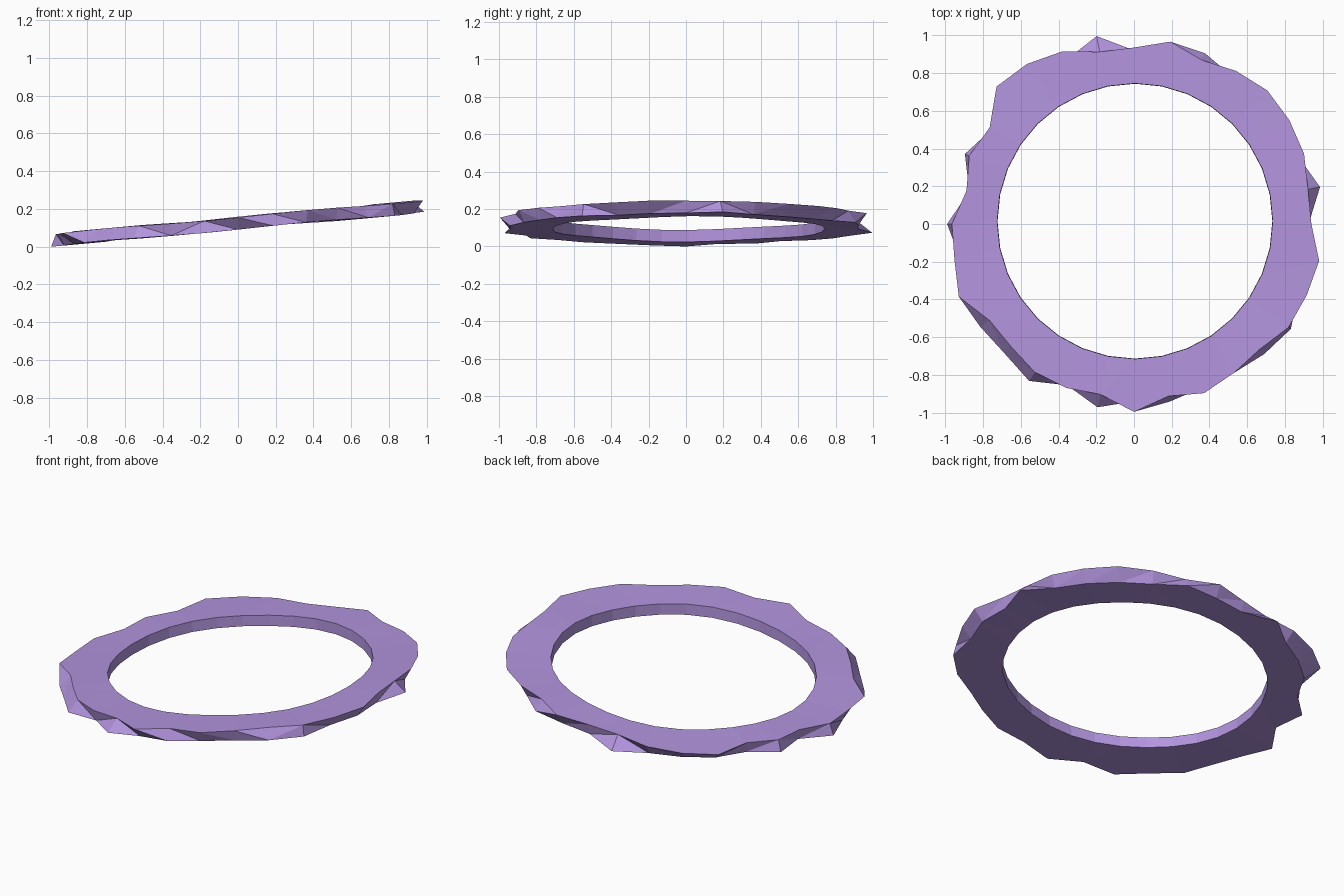
import bpy, bmesh
from math import sin, cos, tau

if "Cube" in bpy.data.objects:
    bpy.data.objects.remove(bpy.data.objects["Cube"])

SEG = 32
# rough outer radius of the upper and lower rims, counter-clockwise from +x
UPPER = [.94, .94, .975, .99, 1.0, .975, .94, .985, .935, .93, .99, 1.02, 1.03, .92, .945, .905,
         .965, .97, 1.005, .92, .92, .945, .94, .92, .995, .93, .97, .95, .94, .985, .99, 1.0]
# lower rim only where it sticks out past the upper one
LOWER = {1: 1.005, 6: .98, 9: 1.015, 14: .97, 16: .99, 19: .98, 20: .97, 21: 1.0,
         23: .99, 25: .96, 28: .975, 29: 1.0, 31: .95}
SLOPE, MID, HALF = .09, .123, .032


def point(r, k, side, cx=0.0, cy=0.0):
    a = tau * k / SEG
    x, y = cx + r * cos(a), cy + r * sin(a)
    wobble = .004 * sin(5 * a + 1)
    return (x, y, MID + SLOPE * x + side * HALF + wobble)


# tilted rough ring with a four-sided cross-section
bm = bmesh.new()
rings = []
for k in range(SEG):
    low = LOWER.get(k, min(UPPER[k] - .015, .94))
    rings.append([bm.verts.new(p) for p in (
        point(.73, k, 1, .005, .015), point(UPPER[k], k, 1),
        point(low, k, -1), point(.728, k, -1, .005, .015))])
for k in range(SEG):
    a, b = rings[k], rings[(k + 1) % SEG]
    for i in range(4):
        j = (i + 1) % 4
        bm.faces.new((a[i], a[j], b[j], b[i]))
bmesh.ops.triangulate(bm, faces=bm.faces[:])
bmesh.ops.recalc_face_normals(bm, faces=bm.faces[:])
low_z = min(v.co.z for v in bm.verts)
for v in bm.verts:
    v.co.z -= low_z

mesh = bpy.data.meshes.new("rough_ring")
bm.to_mesh(mesh)
bm.free()
ring = bpy.data.objects.new("rough_ring", mesh)
bpy.context.collection.objects.link(ring)

mat = bpy.data.materials.new("purple")
mat.diffuse_color = (.45, .3, .73, 1)
mat.use_nodes = True
mat.node_tree.nodes["Principled BSDF"].inputs["Base Color"].default_value = mat.diffuse_color
mesh.materials.append(mat)
